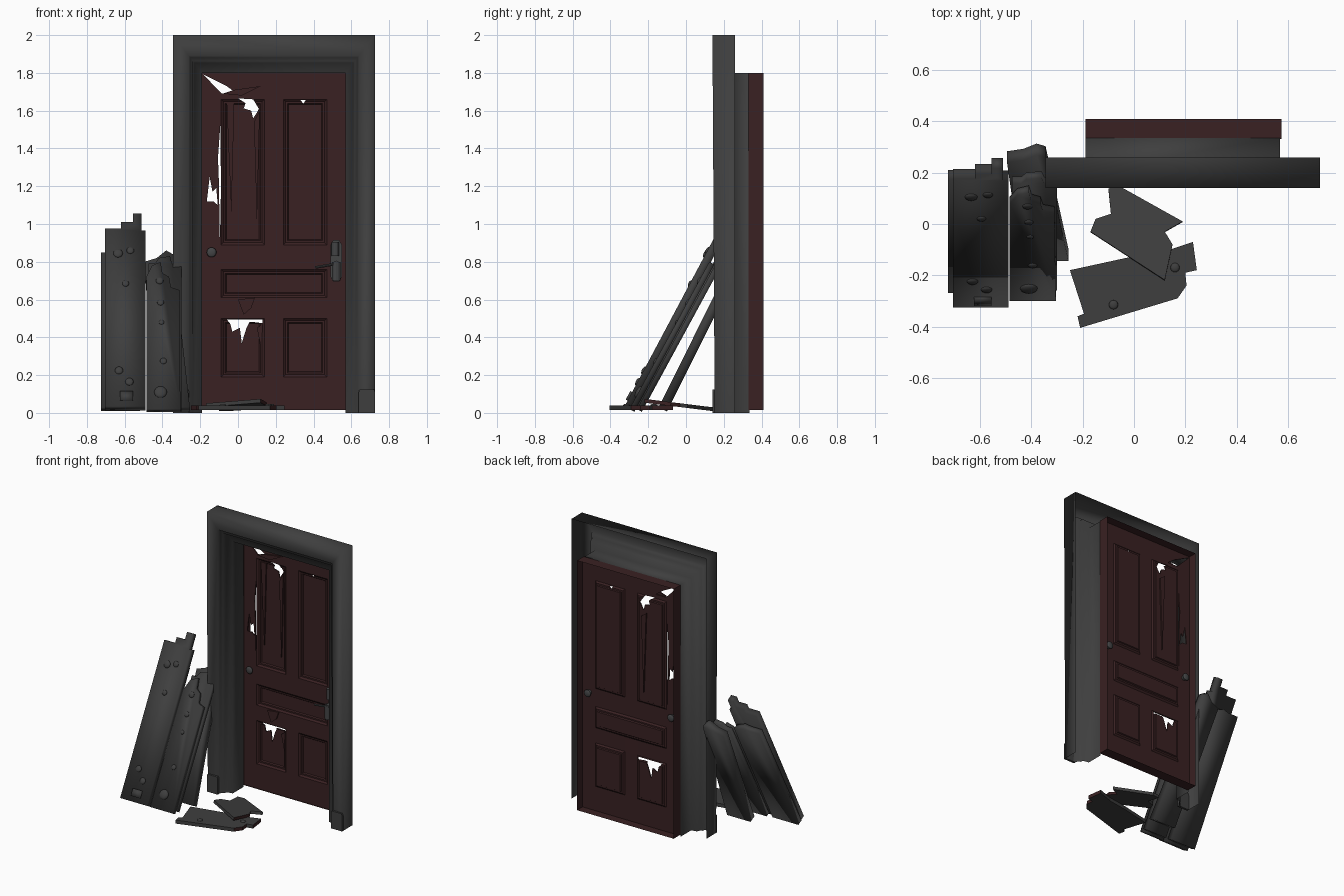
import bpy, bmesh, math
from mathutils import Matrix, Vector

if "Cube" in bpy.data.objects:
    bpy.data.objects.remove(bpy.data.objects["Cube"])


def material(name, rgb):
    m = bpy.data.materials.new(name)
    m.diffuse_color = (*rgb, 1)
    m.use_nodes = True
    m.node_tree.nodes["Principled BSDF"].inputs["Base Color"].default_value = m.diffuse_color
    return m


GREY = material("charcoal wood", (0.049, 0.049, 0.049))
RED = material("dark red wood", (0.041, 0.015, 0.016))
METAL = material("dark metal", (0.056, 0.058, 0.060))


def finish(bm, name, mats, loc=(0, 0, 0), rot=(0, 0, 0), fix=True, smooth=False):
    if fix:
        bmesh.ops.recalc_face_normals(bm, faces=bm.faces[:])
    if smooth:
        for f in bm.faces:
            f.smooth = True
    me = bpy.data.meshes.new(name)
    bm.to_mesh(me)
    bm.free()
    for m in mats:
        me.materials.append(m)
    ob = bpy.data.objects.new(name, me)
    ob.location, ob.rotation_euler = loc, rot
    bpy.context.collection.objects.link(ob)
    return ob


def prism(bm, pts, y0, y1, caps=True):
    """Extrude an x-z outline along y."""
    a = [bm.verts.new((x, y0, z)) for x, z in pts]
    b = [bm.verts.new((x, y1, z)) for x, z in pts]
    n = len(pts)
    faces = [bm.faces.new(a), bm.faces.new(b[::-1])] if caps else []
    for i in range(n):
        j = (i + 1) % n
        faces.append(bm.faces.new((a[j], a[i], b[i], b[j])))
    return faces


def ball(bm, c, r, squash=0.5):
    m = Matrix.Translation(c) @ Matrix.Diagonal((r, r * squash, r, 1))
    v = bmesh.ops.create_uvsphere(bm, u_segments=12, v_segments=8, radius=1, matrix=m)["verts"]
    for f in {f for x in v for f in x.link_faces}:
        f.smooth = True


def rod(bm, p, q, r, seg=12):
    p, q = Vector(p), Vector(q)
    m = Matrix.Translation((p + q) / 2) @ (q - p).to_track_quat('Z', 'Y').to_matrix().to_4x4()
    bmesh.ops.create_cone(bm, cap_ends=True, segments=seg, radius1=r, radius2=r,
                          depth=(q - p).length, matrix=m)


def plank(name, pts, y, z, lean, thick, nails=(), flat=False, torn=False):
    """Jagged board leaning back by an angle; outline is as seen from the front (or top)."""
    t = math.radians(lean)
    k = 1 if flat else 1 / math.cos(t)
    bm = bmesh.new()
    faces = prism(bm, [(x, v * k) for x, v in pts], 0, thick)
    bm.normal_update()
    if torn:
        for f in faces[2:]:
            if abs(f.normal.x) > 0.75:
                f.material_index = 1
    for x, v, r in nails:
        ball(bm, (x, 0, v * k), r, 0.45)
    return finish(bm, name, [GREY, RED], (0, y, z), (-t, 0, 0), smooth=not flat)


# Door casing: stepped profile swept up, over and down, open at the back
XL, XR, TOP = -0.345, 0.725, 2.0
profile = [(0, .26), (0, .14), (.084, .145), (.092, .165), (.106, .17),
           (.114, .205), (.155, .212), (.155, .335)]
bm = bmesh.new()
rows = []
for u, y in profile:
    low = y + 0.012 if y < 0.2 else y
    h = TOP - u * 1.29
    rows.append([bm.verts.new(c) for c in
                 ((XL + u, low, 0), (XL + u, y, h), (XR - u, y, h), (XR - u, low, 0))])
for a, b in zip(rows, rows[1:]):
    for i in range(3):
        bm.faces.new((a[i], a[i + 1], b[i + 1], b[i]))
bm.normal_update()
front = min(bm.faces, key=lambda f: f.calc_center_median().y)
if front.normal.y > 0:
    bmesh.ops.reverse_faces(bm, faces=bm.faces[:])
finish(bm, "door_casing", [GREY], fix=False, smooth=True)

# Plinth plates at the feet of the casing
for name, x0, x1 in (("plinth_left", XL, XL + .086), ("plinth_right", XR - .086, XR)):
    bm = bmesh.new()
    prism(bm, [(x0, 0), (x1, 0), (x1, .11), (x1 - .004, .125), (x0 + .004, .125), (x0, .11)], .14, .156)
    finish(bm, name, [GREY])

# Door: thin panelled sheet, thickened slightly so it can be cut
xs = [-.19, -.09, .14, .24, .47, .575]
zs = [.015, .19, .50, .61, .76, .89, 1.66, 1.80]
bm = bmesh.new()
grid = [[bm.verts.new((x, .34, z)) for z in zs] for x in xs]
for i in range(len(xs) - 1):
    for j in range(len(zs) - 1):
        bm.faces.new((grid[i][j], grid[i + 1][j], grid[i + 1][j + 1], grid[i][j + 1]))
bm.normal_update()
boxes = ((-.09, .14, .19, .5), (.24, .47, .19, .5), (-.09, .47, .61, .76),
         (-.09, .14, .89, 1.66), (.24, .47, .89, 1.66))
panels = []
for f in bm.faces:
    c = f.calc_center_median()
    if any(a < c.x < b and d < c.z < e for a, b, d, e in boxes):
        panels.append(f)
for width, depth in ((.012, -.010), (.010, 0), (.006, -.008)):
    bmesh.ops.inset_region(bm, faces=panels, thickness=width, depth=depth,
                           use_boundary=True, use_even_offset=True)
door = finish(bm, "door", [RED], fix=False)

# Broken holes punched through the door
holes = [
    [(-.186, 1.793), (-.085, 1.69), (-.002, 1.688), (-.06, 1.73)],
    [(0, 1.665), (.08, 1.66), (.11, 1.61), (.10, 1.59), (.08, 1.56), (.07, 1.60), (.03, 1.612), (.04, 1.64)],
    [(-.096, .89), (-.09, 1.2), (-.094, 1.52), (-.106, 1.35), (-.101, 1.22)],
    [(-.165, 1.12), (-.15, 1.25), (-.135, 1.17), (-.115, 1.19), (-.107, 1.10), (-.13, 1.12)],
    [(-.06, .495), (.13, .495), (.13, .475), (.09, .48), (.06, .48), (.045, .45), (.02, .37),
     (.01, .45), (-.03, .43), (-.04, .47)],
    [(.33, 1.657), (.36, 1.655), (.345, 1.638)]]
bm = bmesh.new()
for h in holes:
    prism(bm, h, .2, .5)
cutter = finish(bm, "hole_cutter", [RED])
cutter.hide_render = True
thick = door.modifiers.new("thickness", 'SOLIDIFY')
thick.thickness, thick.offset = .008, -1
mod = door.modifiers.new("holes", 'BOOLEAN')
mod.operation, mod.solver, mod.object = 'DIFFERENCE', 'EXACT', cutter
bpy.context.view_layer.objects.active = door
for m in ("thickness", "holes"):
    bpy.ops.object.modifier_apply(modifier=m)
bpy.data.objects.remove(cutter)

# Rim around the door edge, open at the back
bm = bmesh.new()
prism(bm, [(-.19, .015), (.575, .015), (.575, 1.8), (-.19, 1.8)], .332, .41, caps=False)
finish(bm, "door_rim", [RED])

# Splinters hanging around the holes
bm = bmesh.new()
for pts, y in (([(-.06, 1.64), (-.02, 1.64), (-.035, 1.05)], .345),
               ([(.085, 1.54), (.115, 1.6), (.10, 1.0)], .345),
               ([(-.08, 1.69), (.02, 1.68), (.12, 1.73), (-.02, 1.71)], .328),
               ([(.0, .6), (.09, .61), (.07, .555), (.03, .52)], .33),
               ([(.05, 1.55), (.09, 1.52), (.07, .98)], .37),
               ([(.10, .45), (.13, .47), (.125, .33)], .345)):
    prism(bm, pts, y, y + .01)
finish(bm, "door_splinters", [RED])

# Knobs on both sides of the door
bm = bmesh.new()
for x, y0, y1 in ((-.14, .345, .328), (-.14, .345, .372), (.52, .345, .372)):
    rod(bm, (x, y0, .85), (x, y1, .85), .018)
    ball(bm, (x, y1, .85), .026, .35)
finish(bm, "door_knobs", [METAL])

# Broken lever handle with its plate
bm = bmesh.new()
prism(bm, [(.49, .72), (.505, .695), (.535, .695), (.55, .72), (.55, .89), (.535, .915),
           (.505, .915), (.49, .89)], .325, .341)
rod(bm, (.52, .335, .79), (.52, .26, .79), .016)
rod(bm, (.525, .265, .79), (.41, .28, .77), .007, 8)
rod(bm, (.52, .275, .70), (.52, .275, .80), .022)
rod(bm, (.515, .30, .83), (.515, .30, .905), .02)
finish(bm, "door_handle", [METAL])

# Tall leaning boards on the left
plank("tall_board_front", [(-.705, 0), (-.49, .0), (-.49, .93), (-.51, .93), (-.51, 1.02), (-.555, 1.02),
      (-.555, .975), (-.62, .975), (-.62, .94), (-.705, .94)], -.325, .035, 28, .045,
      [(-.635, .81, .025), (-.57, .825, .02), (-.595, .65, .018), (-.63, .19, .022), (-.575, .13, .022)])
plank("tall_board_back", [(-.725, 0), (-.52, 0), (-.52, .80), (-.60, .83), (-.64, .82), (-.725, .82)],
      -.27, .03, 28.5, .04)
plank("tall_board_chip", [(-.625, .035), (-.555, .035), (-.555, .08), (-.625, .08)], -.338, .035, 28, .02)

# Shorter leaning boards next to the casing
plank("short_board_front", [(-.485, 0), (-.305, 0), (-.31, .63), (-.355, .645), (-.365, .70), (-.40, .72),
      (-.41, .78), (-.455, .76), (-.485, .70)], -.30, .02, 28.5, .03,
      [(-.415, .68, .02), (-.41, .565, .018), (-.405, .46, .014), (-.395, .255, .018), (-.41, .09, .034)])
plank("short_board_middle", [(-.475, 0), (-.30, 0), (-.30, .76), (-.35, .77), (-.36, .81), (-.42, .80),
      (-.44, .77), (-.475, .77)], -.26, .02, 28.5, .03)
plank("short_board_back", [(-.44, 0), (-.255, 0), (-.345, .81), (-.38, .83), (-.43, .79), (-.495, .77)],
      -.145, .03, 26.5, .05)

# Broken boards lying on the floor
plank("floor_board_front", [(-.25, -.18), (-.02, -.13), (.11, -.11), (.23, -.07), (.245, -.18), (.20, -.19),
      (.205, -.24), (.17, -.29), (-.21, -.405), (-.22, -.36), (-.195, -.35)], 0, .04, 90, .025,
      [(-.08, -.315, .018), (.16, -.17, .018)], flat=True, torn=True)
plank("floor_board_back", [(-.10, .14), (-.05, .145), (.19, .01), (.12, -.03), (.15, -.08), (.12, -.22),
      (-.17, -.03), (-.15, .02), (-.09, .04)], 0, .047, 97, .02, flat=True, torn=True)
